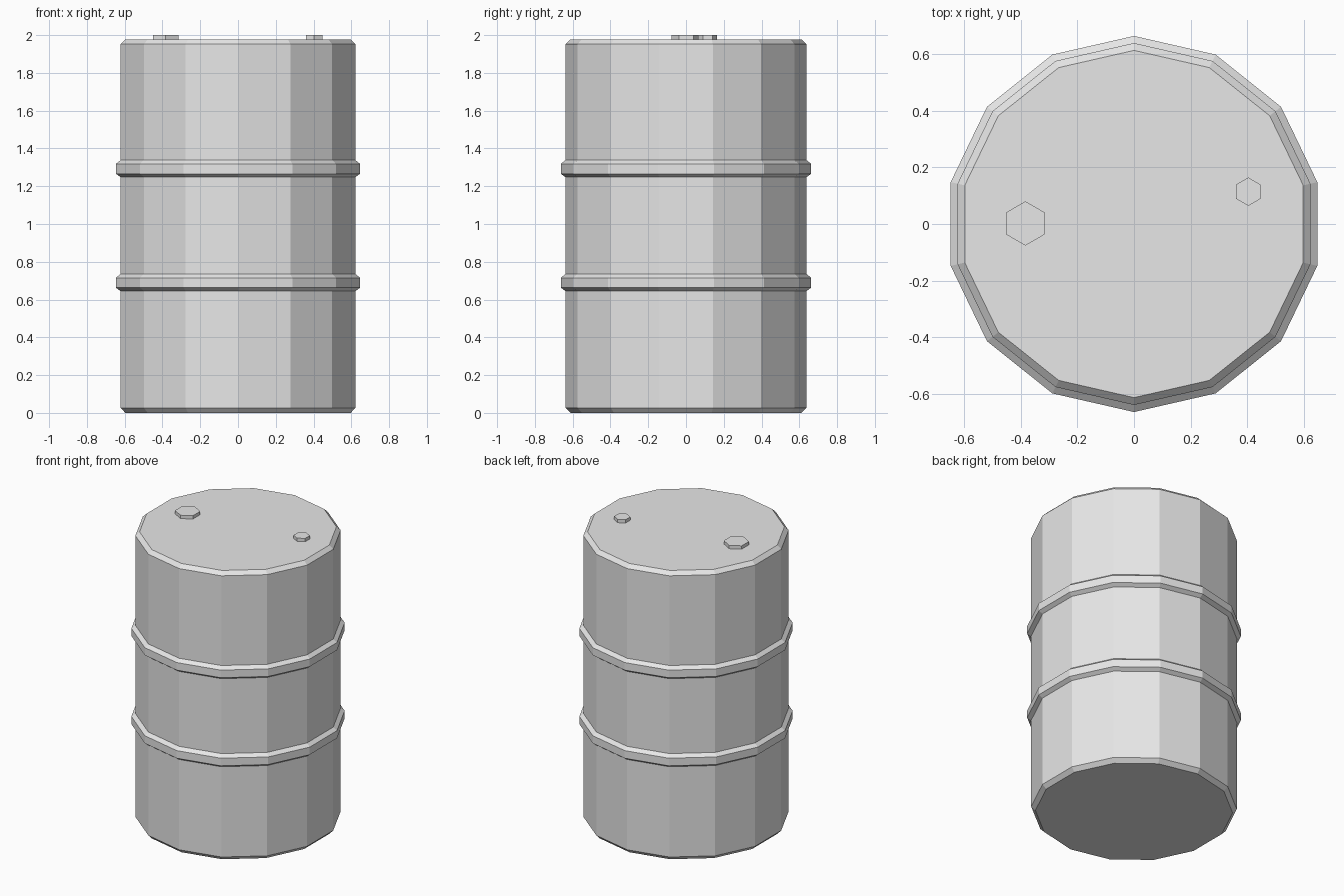
import bpy
import bmesh
from math import cos, sin, tau, pi

cube = bpy.data.objects.get("Cube")
if cube:
    bpy.data.objects.remove(cube, do_unlink=True)

GREY = (0.8, 0.8, 0.8, 1.0)
metal = bpy.data.materials.new("grey metal")
metal.use_nodes = True
metal.diffuse_color = GREY
metal.node_tree.nodes["Principled BSDF"].inputs["Base Color"].default_value = GREY


def lathe(name, profile, sides, centre=(0, 0)):
    """Stack polygon rings from (radius, height) pairs, one corner towards +y."""
    bm = bmesh.new()
    rings = []
    for radius, z in profile:
        angles = [pi / 2 + tau * i / sides for i in range(sides)]
        rings.append([bm.verts.new((centre[0] + radius * cos(a),
                                    centre[1] + radius * sin(a), z)) for a in angles])
    for low, high in zip(rings, rings[1:]):
        for i in range(sides):
            j = (i + 1) % sides
            bm.faces.new((low[i], low[j], high[j], high[i]))
    bm.faces.new(rings[0][::-1])
    bm.faces.new(rings[-1])
    mesh = bpy.data.meshes.new(name)
    bm.to_mesh(mesh)
    bm.free()
    mesh.materials.append(metal)
    obj = bpy.data.objects.new(name, mesh)
    bpy.context.collection.objects.link(obj)
    return obj


# Drum body: bevelled rims and two raised hoops
SIDES, WALL, HOOP, RIM, LID = 14, 0.638, 0.663, 0.612, 1.977


def hoop(z):
    return [(WALL, z), (HOOP, z + 0.018), (HOOP, z + 0.07), (WALL, z + 0.09)]


profile = [(RIM, 0), (WALL, 0.027)]
profile += hoop(0.645) + hoop(1.248)
profile += [(WALL, 1.952), (RIM, LID)]
lathe("drum_body", profile, SIDES)

# Hexagonal plugs on the lid
for name, radius, centre in (("large_plug", 0.078, (-0.383, 0.002)),
                             ("small_plug", 0.05, (0.403, 0.114))):
    lathe(name, [(radius, LID - 0.005), (radius, 2.0)], 6, centre)
